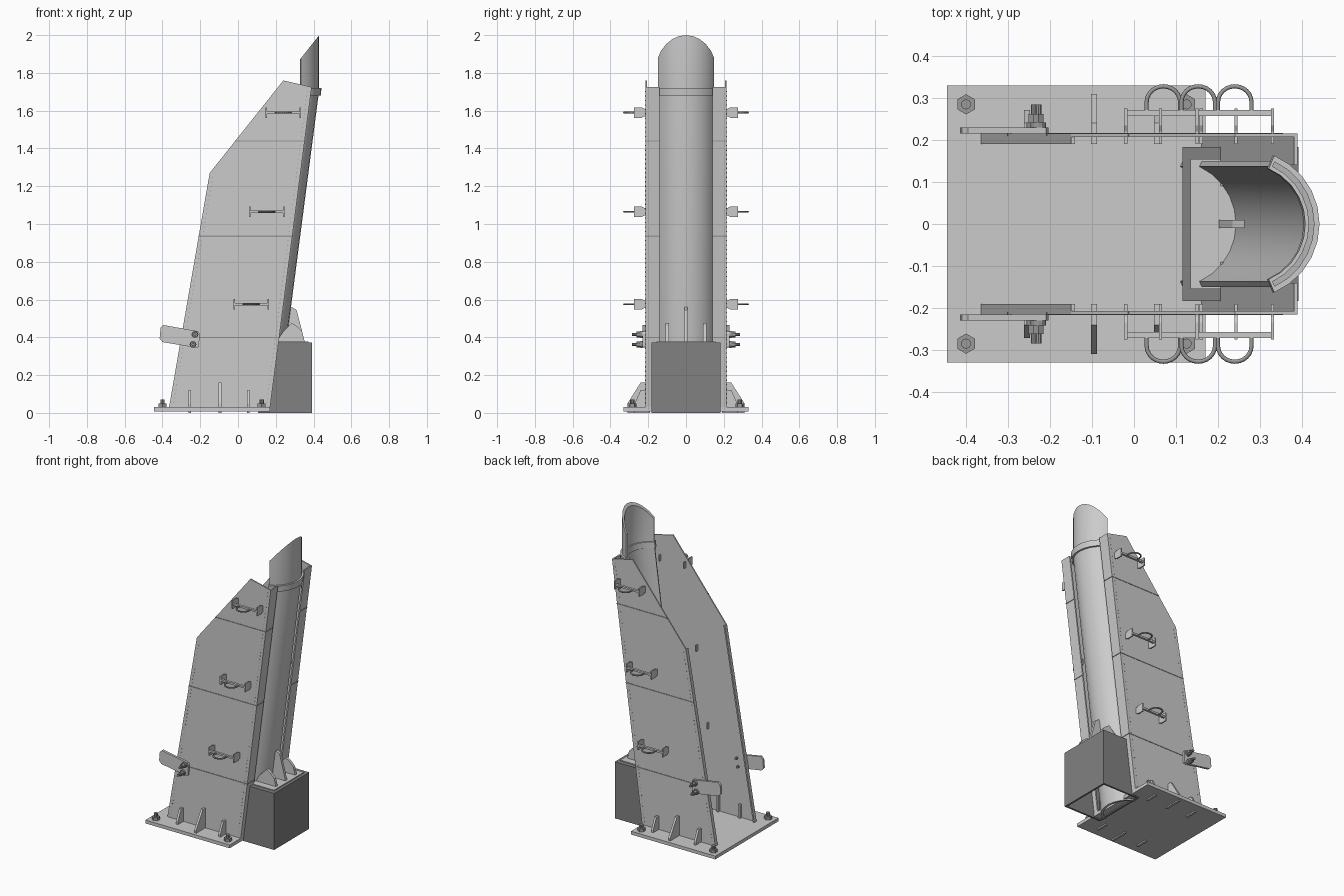
import bpy, bmesh, math
from mathutils import Vector, Matrix

cube = bpy.data.objects.get("Cube")
if cube:
    bpy.data.objects.remove(cube, do_unlink=True)


def material(name, value):
    m = bpy.data.materials.new(name)
    m.use_nodes = True
    colour = (value, value, value, 1)
    m.diffuse_color = colour
    m.node_tree.nodes["Principled BSDF"].inputs["Base Color"].default_value = colour
    return m


LIGHT = material("light grey steel", 0.6)
DARK = material("dark grey block", 0.22)
BOLT = material("bolt grey", 0.32)


def finish(name, bm, mat, smooth=False):
    bmesh.ops.recalc_face_normals(bm, faces=bm.faces)
    me = bpy.data.meshes.new(name)
    bm.to_mesh(me)
    bm.free()
    if smooth:
        me.shade_smooth()
        me.set_sharp_from_angle(angle=math.radians(35))
    me.materials.append(mat)
    ob = bpy.data.objects.new(name, me)
    bpy.context.collection.objects.link(ob)
    return ob


def loft(name, rows, mat, smooth=False):
    """Closed solid through equal-length loops of points."""
    bm = bmesh.new()
    loops = [[bm.verts.new(p) for p in row] for row in rows]
    n = len(loops[0])
    for a, b in zip(loops, loops[1:]):
        for i in range(n):
            j = (i + 1) % n
            bm.faces.new((a[i], a[j], b[j], b[i]))
    for end in (loops[0], loops[-1]):
        if n > 8:  # arc section: cap with quads between outer and inner arcs
            for i in range(n // 2 - 1):
                bm.faces.new((end[i], end[i + 1], end[n - 2 - i], end[n - 1 - i]))
        else:
            bm.faces.new(end)
    return finish(name, bm, mat, smooth)


def prism(name, pts, axis, lo, hi, mat):
    """Extrude a (y,z) outline along x (axis 0) or an (x,z) outline along y (axis 1)."""
    place = lambda p, t: (t, p[0], p[1]) if axis == 0 else (p[0], t, p[1])
    return loft(name, [[place(p, t) for p in pts] for t in (lo, hi)], mat)


def box(name, x0, x1, y0, y1, z0, z1, mat):
    return prism(name, [(x0, z0), (x1, z0), (x1, z1), (x0, z1)], 1, y0, y1, mat)


def rods(name, items, mat):
    """Cylinders (start, axis vector, radius, sides) gathered in one mesh."""
    bm = bmesh.new()
    for start, vec, r, sides in items:
        start, vec = Vector(start), Vector(vec)
        rot = vec.to_track_quat('Z', 'Y').to_matrix().to_4x4()
        bmesh.ops.create_cone(bm, cap_ends=True, segments=sides, radius1=r, radius2=r,
                              depth=vec.length,
                              matrix=Matrix.Translation(start + vec / 2) @ rot)
    return finish(name, bm, mat)


# Base plate with its corner bolts
box("base_plate", -0.445, 0.17, -0.33, 0.33, 0.008, 0.03, LIGHT)
corner_bolts = []
for x in (-0.4, 0.125):
    for y in (-0.285, 0.285):
        corner_bolts += [((x, y, 0.03), (0, 0, 0.02), 0.024, 6),
                         ((x, y, 0.03), (0, 0, 0.042), 0.012, 10)]
rods("base_bolts", corner_bolts, BOLT)

# Block under the chute: four walls, a lid and a light top pad
X0, X1, W, T = 0.115, 0.392, 0.183, 0.012
box("block_lid", X0, X1, -W, W, 0.36, 0.373, DARK)
box("block_outer_wall", X1 - T, X1, -W, W, 0, 0.36, DARK)
box("block_inner_wall", X0, X0 + T, -W, W, 0, 0.36, DARK)
for s, side in ((1, "back"), (-1, "front")):
    box("block_wall_" + side, X0 + T, X1 - T, s * W, s * (W - T), 0, 0.36, DARK)
box("block_pad", 0.135, 0.372, -0.155, 0.155, 0.37, 0.379, LIGHT)

# Curved chute, open towards -x, with an upright scooped tip
R, SLOPE, KNEE, TIP = 0.165, 0.13, 1.71, 0.43


def arc_section(height, outer, inner, half_angle, steps=10):
    angles = [math.radians(half_angle * (2 * i / steps - 1)) for i in range(steps + 1)]
    path = [(outer, a) for a in angles] + [(inner, a) for a in reversed(angles)]
    row = []
    for r, a in path:
        dx, y = r * math.cos(a) - R, r * math.sin(a)
        z = 1.88 + (TIP + dx - 0.335) * 1.26 if height is None else height
        row.append((TIP + dx - SLOPE * max(0, KNEE - z), y, z))
    return row


loft("chute", [arc_section(z, R, R - 0.014, 65) for z in (0, KNEE, None)], LIGHT, True)
loft("chute_clamp", [arc_section(z, R + 0.012, R - 0.022, 67) for z in (1.68, 1.72)], LIGHT, True)

# Ribs that hold the chute on the block
for label, y, top in (("front", -0.1, 0.475), ("middle", 0, 0.56), ("back", 0.1, 0.475)):
    prism("chute_rib_" + label, [(0.2, 0.37), (0.355, 0.37), (0.34, 0.43), (0.31, top - 0.015),
                                 (0.285, top), (0.235, top - 0.05)], 1, y - 0.009, y + 0.009, LIGHT)

# Side frames
low_l, low_r = Vector((-0.365, 0.03)), Vector((0.17, 0.03))
mid_l, peak, top_r = Vector((-0.15, 1.27)), Vector((0.24, 1.76)), Vector((0.39, 1.725))
along = Vector((0.009, 0))


def edge_x(a, b, z):
    return a.x + (b.x - a.x) * (z - a.y) / (b.y - a.y)


for s, side in ((1, "back"), (-1, "front")):
    name = lambda part: part + "_" + side
    prism(name("side_plate"), [low_l, low_r, top_r, peak, mid_l], 1, s * 0.207, s * 0.215, LIGHT)
    prism(name("rear_flange"), [low_r - along, low_r, top_r, top_r - along], 1,
          s * 0.14, s * 0.21, LIGHT)
    prism(name("lead_flange"), [low_l, low_l + along, mid_l + along, mid_l], 1,
          s * 0.19, s * 0.21, LIGHT)

    # Seams across the plate and its rear flange
    for i, z in enumerate((0.4, 0.935, 1.44)):
        left = edge_x(low_l, mid_l, z) if z < mid_l.y else edge_x(mid_l, peak, z)
        right = edge_x(low_r, top_r, z)
        box(name("plate_seam_%d" % i), left, right, s * 0.21, s * 0.217, z - 0.003, z + 0.003, BOLT)
        box(name("flange_seam_%d" % i), right - 0.005, right + 0.002, s * 0.14, s * 0.217,
            z - 0.003, z + 0.003, BOLT)

    # Rows of small rivets beside both long edges
    rivets = []
    for a, b, inset in ((low_l, mid_l, 0.02), (low_r, top_r, -0.02)):
        count = int((b - a).length / 0.024)
        for i in range(1, count):
            p = a.lerp(b, i / count)
            rivets.append(((p.x + inset, s * 0.214, p.y), (0, s * 0.002, 0), 0.003, 6))
    rods(name("rivets"), rivets, BOLT)

    # Gussets between plate and base
    for label, x, reach, top in (("lead", -0.255, 0.272, 0.12), ("middle", -0.095, 0.31, 0.16),
                                 ("rear", 0.055, 0.272, 0.12)):
        prism(name("gusset_" + label),
              [(s * y, z) for y, z in ((0.19, 0), (reach, 0), (reach, 0.05), (0.24, top),
                                       (0.19, top))], 0, x - 0.007, x + 0.007, LIGHT)

    # Handles: two tabs, a cross bar and a round loop
    for i, (cx, z) in enumerate(((0.07, 0.575), (0.153, 1.065), (0.24, 1.59))):
        for end, dx in (("a", -0.09), ("b", 0.09)):
            prism(name("handle_%d_tab_%s" % (i, end)),
                  [(s * y, z + h) for y, h in ((0.19, -0.02), (0.22, -0.02), (0.235, -0.028),
                                               (0.275, -0.028), (0.275, 0.028), (0.235, 0.028),
                                               (0.22, 0.02), (0.19, 0.02))],
                  0, cx + dx - 0.004, cx + dx + 0.004, LIGHT)
        box(name("handle_%d_bar" % i), cx - 0.09, cx + 0.09, s * 0.257, s * 0.272,
            z - 0.006, z + 0.006, LIGHT)
        bend = [(0.04 * math.cos(math.pi * k / 12), 0.29 + 0.038 * math.sin(math.pi * k / 12))
                for k in range(13)]
        path = [(0.04, 0.26)] + bend + [(-0.04, 0.26)]
        cu = bpy.data.curves.new(name("handle_%d_loop" % i), 'CURVE')
        cu.dimensions = '3D'
        cu.bevel_depth, cu.bevel_resolution, cu.use_fill_caps = 0.005, 1, True
        spline = cu.splines.new('POLY')
        spline.points.add(len(path) - 1)
        for pt, (dx, y) in zip(spline.points, path):
            pt.co = (cx + dx, s * y, z, 1)
        cu.materials.append(BOLT)
        bpy.context.collection.objects.link(bpy.data.objects.new(cu.name, cu))

    # Bolted arm reaching forward from the plate
    prism(name("arm"), [(-0.395, 0.465), (-0.21, 0.432), (-0.204, 0.42), (-0.206, 0.35),
                        (-0.22, 0.345), (-0.4, 0.375), (-0.415, 0.395), (-0.41, 0.45)],
          1, s * 0.215, s * 0.23, LIGHT)
    arm_bolts = []
    for x, z in ((-0.228, 0.415), (-0.238, 0.362)):
        arm_bolts += [((x, s * 0.19, z), (0, s * 0.095, 0), 0.008, 10),
                      ((x, s * 0.23, z), (0, s * 0.012, 0), 0.018, 12),
                      ((x, s * 0.242, z), (0, s * 0.02, 0), 0.015, 6)]
    rods(name("arm_bolts"), arm_bolts, BOLT)
